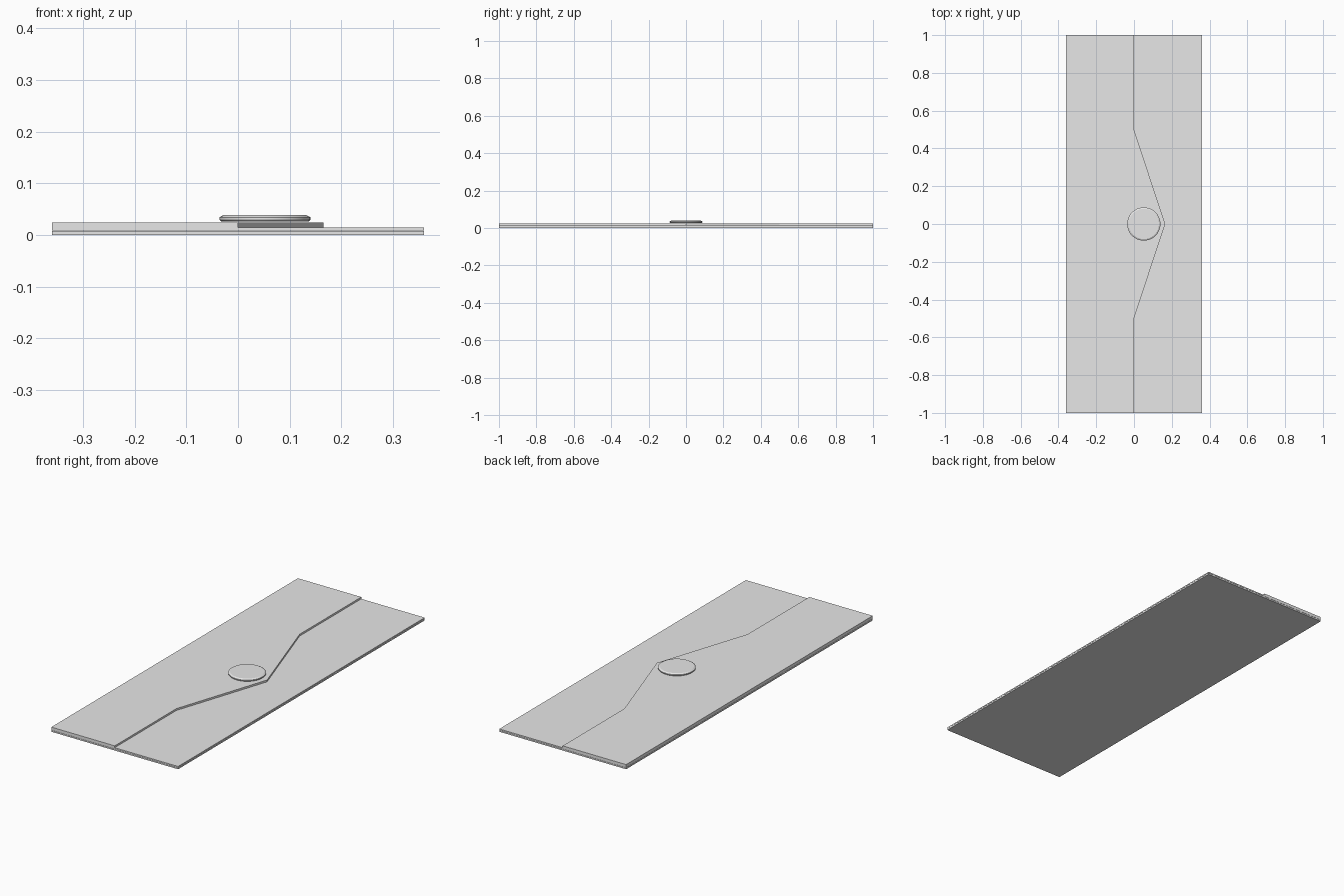
import bpy, bmesh, math

cube = bpy.data.objects.get("Cube")
if cube:
    bpy.data.objects.remove(cube, do_unlink=True)

paper = bpy.data.materials.new("paper_grey")
paper.use_nodes = True
GREY = (0.8, 0.8, 0.8, 1)
paper.diffuse_color = GREY
paper.node_tree.nodes["Principled BSDF"].inputs["Base Color"].default_value = GREY

W, L = 0.36, 1.0


def finish(name, bm):
    bmesh.ops.recalc_face_normals(bm, faces=bm.faces[:])
    mesh = bpy.data.meshes.new(name)
    bm.to_mesh(mesh)
    bm.free()
    mesh.materials.append(paper)
    obj = bpy.data.objects.new(name, mesh)
    bpy.context.collection.objects.link(obj)
    return obj


def sheet(name, outline, bottom, top):
    """Extrude a flat outline into a sheet of card."""
    bm = bmesh.new()
    face = bm.faces.new([bm.verts.new((x, y, bottom)) for x, y in outline])
    new = bmesh.ops.extrude_face_region(bm, geom=[face])["geom"]
    verts = [v for v in new if isinstance(v, bmesh.types.BMVert)]
    bmesh.ops.translate(bm, verts=verts, vec=(0, 0, top - bottom))
    return finish(name, bm)


# Envelope back and front panels
panel = [(-W, -L), (W, -L), (W, L), (-W, L)]
sheet("back_panel", panel, 0, 0.007)
sheet("front_panel", panel, 0.008, 0.0145)

# Folded flap with a pointed middle
sheet("flap", [(-W, -L), (0, -L), (0, -0.5), (0.165, 0), (0, 0.5), (0, L), (-W, L)],
      0.0145, 0.024)

# Round seal, turned from a bevelled profile
profile = [(0.085, 0.0262), (0.088, 0.029), (0.088, 0.034), (0.08, 0.0385)]
SIDES = 48
bm = bmesh.new()
rings = [[bm.verts.new((0.052 + r * math.cos(a), r * math.sin(a), z))
          for a in (2 * math.pi * i / SIDES for i in range(SIDES))]
         for r, z in profile]
for low, high in zip(rings, rings[1:]):
    for i in range(SIDES):
        j = (i + 1) % SIDES
        bm.faces.new((low[i], low[j], high[j], high[i]))
bm.faces.new(rings[0][::-1])
bm.faces.new(rings[-1])
seal = finish("wax_seal", bm)

bpy.ops.object.select_all(action="DESELECT")
seal.select_set(True)
bpy.context.view_layer.objects.active = seal
bpy.ops.object.shade_smooth_by_angle(angle=math.radians(25))
